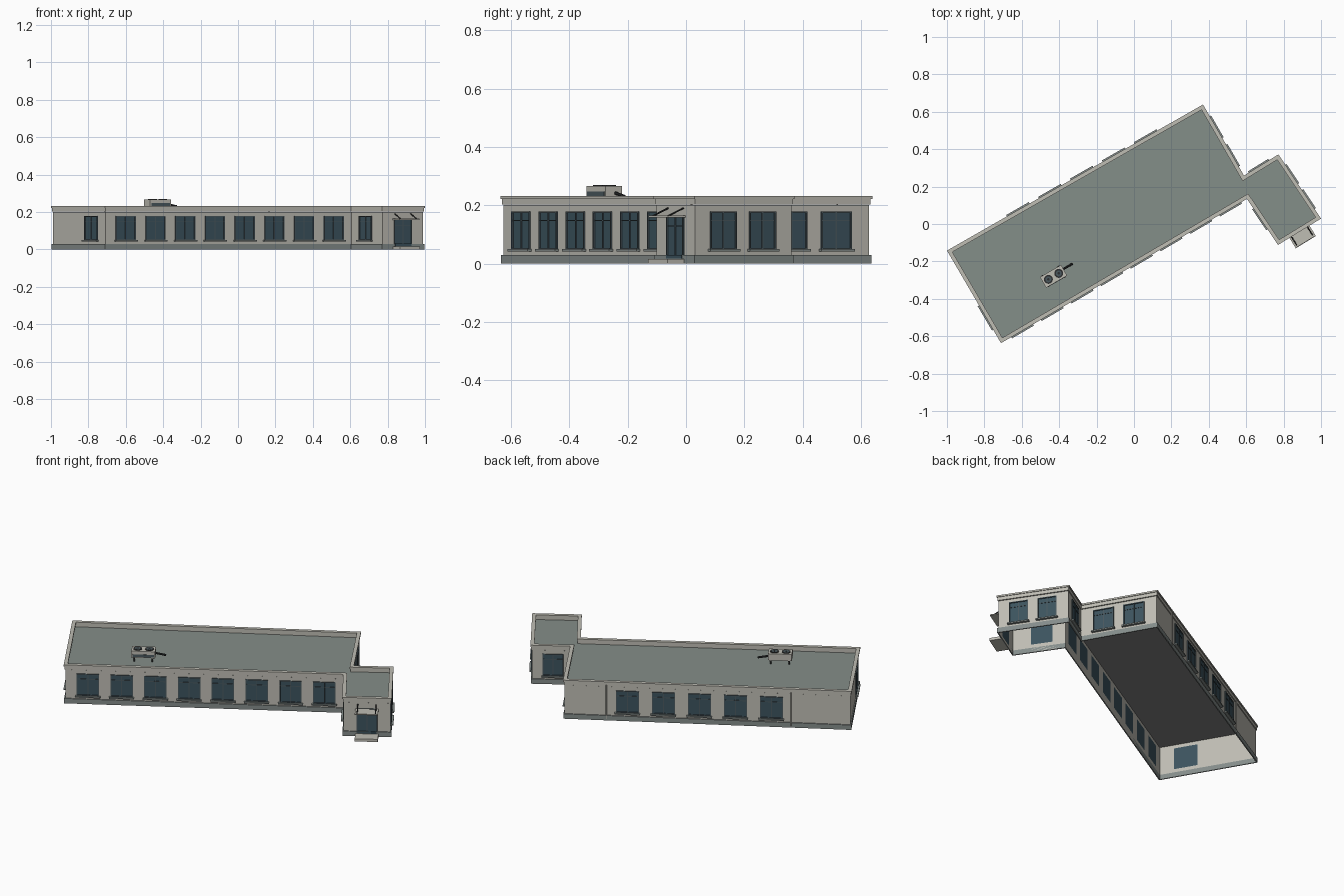
import bpy, bmesh, math
from mathutils import Vector, Matrix

cube = bpy.data.objects.get("Cube")
if cube:
    bpy.data.objects.remove(cube, do_unlink=True)


def material(name, r, g, b):
    lin = [((c / 255 + 0.055) / 1.055) ** 2.4 for c in (r, g, b)] + [1]
    m = bpy.data.materials.new(name)
    m.use_nodes = True
    m.diffuse_color = lin
    m.node_tree.nodes["Principled BSDF"].inputs["Base Color"].default_value = lin
    return m


PLASTER = material("pale grey plaster", 191, 189, 180)
ROOFING = material("green grey roofing", 132, 142, 137)
STONE = material("grey stone", 133, 141, 139)
GLASS = material("blue glass", 60, 83, 94)
FRAME = material("slate frame", 74, 88, 94)
CEILING = material("grey ceiling", 128, 128, 128)
METAL = material("black metal", 45, 47, 48)

# Footprint, counter-clockwise: long hall with a slightly turned entrance wing
PLAN = [Vector(p) for p in [(-.711, -.637), (.604, .134), (.77, -.112), (1, .029),
                            (.772, .372), (.588, .259), (.369, .639), (-1, -.142)]]
WALL_IN = .008
SILL_Z, HEAD_Z, ROOF_Z = .049, .179, .2


def finish(name, bm, mat):
    mesh = bpy.data.meshes.new(name)
    bm.to_mesh(mesh)
    bm.free()
    mesh.materials.append(mat)
    ob = bpy.data.objects.new(name, mesh)
    bpy.context.collection.objects.link(ob)
    return ob


def inset(d):
    """Footprint moved inward by d."""
    out = []
    for i, p in enumerate(PLAN):
        a = (p - PLAN[i - 1]).normalized()
        b = (PLAN[(i + 1) % len(PLAN)] - p).normalized()
        na, nb = Vector((-a.y, a.x)), Vector((-b.y, b.x))
        out.append(p + (na + nb) * d / (1 + na.dot(nb)))
    return out


def ring(name, outer, inner, z0, z1, mat):
    bm = bmesh.new()
    loops = [[bm.verts.new((p.x, p.y, z)) for p in inset(d)]
             for d, z in ((outer, z0), (outer, z1), (inner, z1), (inner, z0))]
    n = len(PLAN)
    for k in range(4):
        a, b = loops[k], loops[(k + 1) % 4]
        for i in range(n):
            j = (i + 1) % n
            bm.faces.new((a[i], a[j], b[j], b[i]))
    return finish(name, bm, mat)


def slab(name, d, z, mat, flip=False):
    bm = bmesh.new()
    f = bm.faces.new([bm.verts.new((p.x, p.y, z)) for p in inset(d)])
    if flip:
        f.normal_flip()
    bmesh.ops.triangulate(bm, faces=[f])
    return finish(name, bm, mat)


def add_box(bm, frame, lo, hi):
    lo, hi = Vector(lo), Vector(hi)
    m = frame @ Matrix.Translation((lo + hi) / 2) @ Matrix.Diagonal((*(hi - lo), 1))
    bmesh.ops.create_cube(bm, size=1, matrix=m)


def add_rod(bm, a, b, r):
    a, b = Vector(a), Vector(b)
    m = Matrix.Translation((a + b) / 2) @ (b - a).to_track_quat('Z', 'Y').to_matrix().to_4x4()
    bmesh.ops.create_cone(bm, cap_ends=True, segments=8, radius1=r, radius2=r,
                          depth=(b - a).length, matrix=m)


# Horizontal bands and roof
ring("plinth", .002, WALL_IN, 0, .029, STONE)
ring("cornice_band", .004, .018, ROOF_Z + .002, .222, PLASTER)
ring("parapet_cap", 0, .021, .222, .232, PLASTER)
slab("roof_deck", .01, ROOF_Z + .003, ROOFING)
slab("ceiling", WALL_IN, ROOF_Z, CEILING, True)

# Openings per wall: (fraction along the wall, width)
OPENINGS = [
    [(.081 + .1209 * i, .122) for i in range(8)],
    [(.46, .122)],
    [(.5, .112)],
    [(.289, .108), (.697, .108)],
    [(.53, .112)],
    [(.3, .12), (.7, .12)],
    [(.22 + .126 * i, .125) for i in range(5)],
    [(.73, .137)],
]
DOOR_WALL = 2

walls, panes, bars, sills = (bmesh.new() for _ in range(4))
corners = inset(WALL_IN)
frames = []


def upright(bm, frame, x0, x1, z0, z1):
    bm.faces.new([bm.verts.new(frame @ Vector((x, 0, z)))
                  for x, z in ((x0, z0), (x1, z0), (x1, z1), (x0, z1))])


def opening(frame, x0, x1, z0, z1, door):
    w, out = .005, -.006
    upright(panes, frame, x0, x1, z0, z1)
    # Raised casing, centre bar and transom
    mid, tr = (x0 + x1) / 2, z0 + (z1 - z0) * .74
    for bx0, bx1 in ((x0, x0 + w), (x1 - w, x1)):
        add_box(bars, frame, (bx0, out, z0), (bx1, -.0005, z1))
    add_box(bars, frame, (x0 + w, out, z1 - w), (x1 - w, -.0005, z1))
    add_box(bars, frame, (x0 + w, out, z0), (x1 - w, -.0005, z0 + w))
    add_box(bars, frame, (mid - w / 2, -.003, z0 + w), (mid + w / 2, -.0005, z1 - w))
    add_box(bars, frame, (x0 + w, -.0028, tr), (x1 - w, -.0005, tr + w * .8))
    if not door:
        add_box(sills, frame, (x0 - .007, -.016, z0 - .008), (x1 + .007, -.0005, z0))


for k, holes in enumerate(OPENINGS):
    p, q = corners[k], corners[(k + 1) % len(corners)]
    d = q - p
    # Wall frame: x along the wall, y inward, z up
    F = Matrix.Translation((p.x, p.y, 0)) @ Matrix.Rotation(math.atan2(d.y, d.x), 4, 'Z')
    frames.append((F, d.length))
    door = k == DOOR_WALL
    z0, z1 = (.018, .165) if door else (SILL_Z, HEAD_Z)
    x = 0
    for t, w in holes:
        x0, x1 = t * d.length - w / 2, t * d.length + w / 2
        upright(walls, F, x, x0, 0, ROOF_Z)
        upright(walls, F, x0, x1, 0, z0)
        upright(walls, F, x0, x1, z1, ROOF_Z)
        opening(F, x0, x1, z0, z1, door)
        x = x1
    upright(walls, F, x, d.length, 0, ROOF_Z)

# Door reaches down in front of the plinth
F, length = frames[DOOR_WALL]
c = length / 2
add_box(panes, F, (c - .051, -.0075, .018), (c + .051, -.006, .03))

finish("walls", walls, PLASTER)
finish("window_glass", panes, GLASS)
finish("window_frames", bars, FRAME)
finish("window_sills", sills, STONE)

# Entrance stoop, flat canopy and its hanging rods
bm = bmesh.new()
add_box(bm, F, (c - .063, -.073, 0), (c + .063, 0, .016))
finish("entrance_stoop", bm, PLASTER)
bm = bmesh.new()
add_box(bm, F, (c - .063, -.071, .158), (c + .063, 0, .164))
finish("entrance_canopy", bm, PLASTER)
bm = bmesh.new()
for s in (-.05, .05):
    add_rod(bm, F @ Vector((c + s, 0, .19)), F @ Vector((c + s, -.062, .163)), .003)
finish("canopy_rods", bm, METAL)

# Downpipes on the back wall
bm = bmesh.new()
F, length = frames[6]
for t in (.146, .793):
    add_rod(bm, F @ Vector((t * length, -.004, .01)), F @ Vector((t * length, -.004, .21)), .003)
finish("downpipes", bm, PLASTER)

# Rooftop cooling unit with two fans, legs, grille and a pipe
U = Matrix.Translation((-.43, -.28, ROOF_Z)) @ Matrix.Rotation(math.radians(30), 4, 'Z')
bm = bmesh.new()
add_box(bm, U, (-.065, -.033, .027), (.065, .033, .066))
finish("cooling_unit", bm, PLASTER)
bm = bmesh.new()
add_box(bm, U, (-.058, -.0345, .032), (.058, -.033, .047))
finish("unit_grille", bm, FRAME)
bm = bmesh.new()
for x in (-.05, .05):
    for y in (-.025, .025):
        add_box(bm, U, (x - .004, y - .004, .003), (x + .004, y + .004, .027))
    add_box(bm, U, (x - .005, -.036, .022), (x + .005, .036, .027))
add_rod(bm, U @ Vector((.06, .008, .042)), U @ Vector((.122, .008, .03)), .006)
finish("unit_stand_and_pipe", bm, METAL)
for name, r, z, mat in (("fan_rings", .024, .069, METAL), ("fan_blades", .016, .0695, FRAME),
                        ("fan_hubs", .007, .07, METAL)):
    bm = bmesh.new()
    for x in (-.032, .032):
        bmesh.ops.create_cone(bm, cap_ends=True, segments=16, radius1=r, radius2=r,
                              depth=z - .064, matrix=U @ Matrix.Translation((x, 0, (z + .064) / 2)))
    finish(name, bm, mat)
